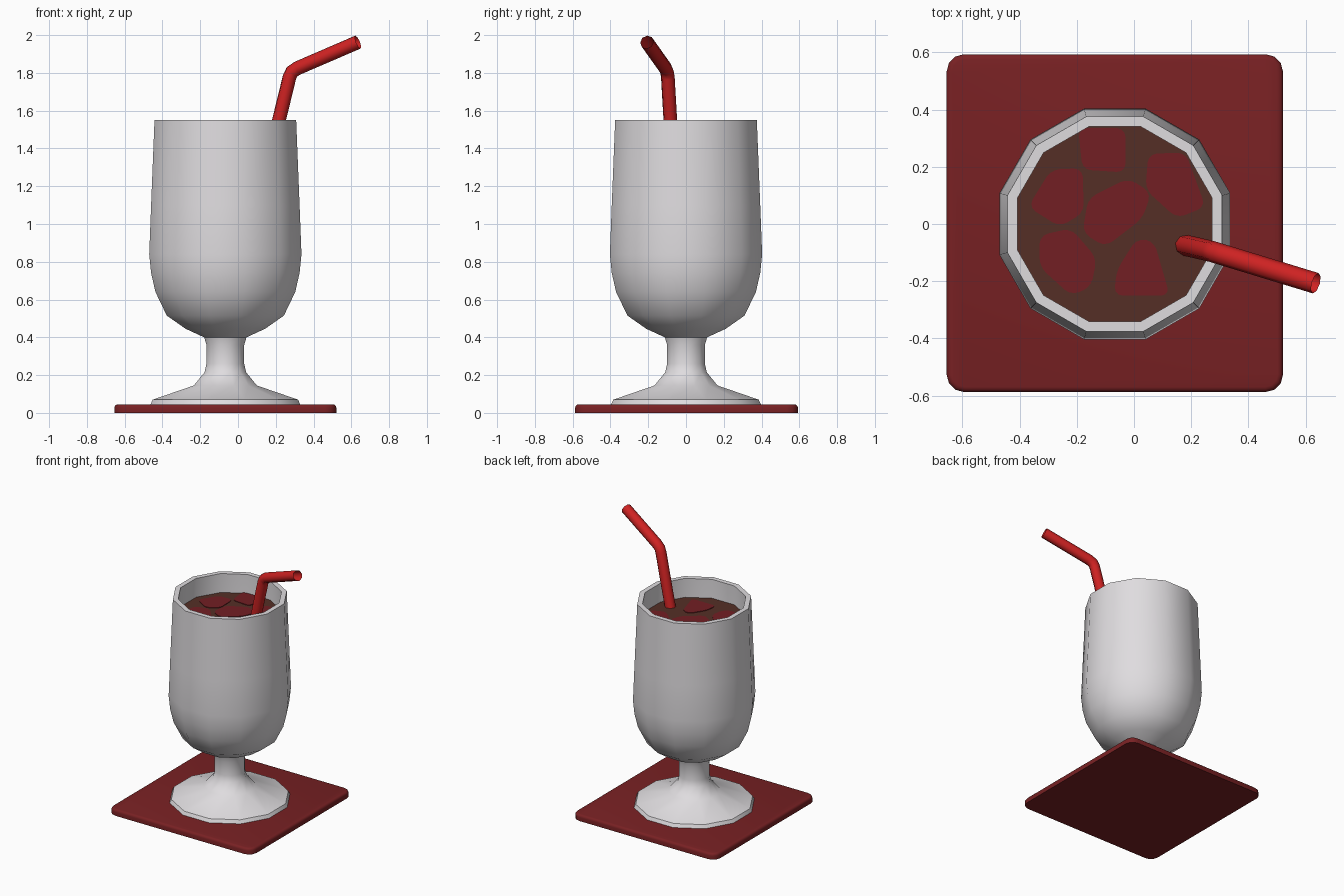
import bpy, bmesh, math
from mathutils import Vector

if "Cube" in bpy.data.objects:
    bpy.data.objects.remove(bpy.data.objects["Cube"])

CX = -0.067          # axis of the glass
LIQ = 1.41           # drink level


def mat(name, rgb):
    m = bpy.data.materials.new(name)
    m.diffuse_color = (*rgb, 1)
    m.use_nodes = True
    m.node_tree.nodes["Principled BSDF"].inputs["Base Color"].default_value = m.diffuse_color
    return m


WHITE = mat("pale glass", (0.74, 0.72, 0.74))
RED = mat("straw red", (0.62, 0.016, 0.016))
MAROON = mat("coaster maroon", (0.19, 0.015, 0.017))
BROWN = mat("drink brown", (0.09, 0.028, 0.019))
ICE = mat("ice dark red", (0.17, 0.013, 0.017))


def finish(name, bm, material, angle=40):
    bmesh.ops.recalc_face_normals(bm, faces=bm.faces[:])
    me = bpy.data.meshes.new(name)
    bm.to_mesh(me)
    bm.free()
    me.materials.append(material)
    ob = bpy.data.objects.new(name, me)
    bpy.context.collection.objects.link(ob)
    smooth(ob, angle)
    return ob


def smooth(ob, angle):
    bpy.ops.object.select_all(action='DESELECT')
    ob.select_set(True)
    bpy.context.view_layer.objects.active = ob
    bpy.ops.object.shade_smooth_by_angle(angle=math.radians(angle))


def lathe(name, profile, material, sides=12):
    """Closed 12-sided turning; profile gives (flat-side half width, z)."""
    bm = bmesh.new()
    k = 1 / math.cos(math.pi / sides)
    rings = []
    for r, z in profile:
        rings.append([bm.verts.new((CX + r * k * math.cos((i + .5) * 2 * math.pi / sides),
                                    r * k * math.sin((i + .5) * 2 * math.pi / sides), z))
                      for i in range(sides)])
    for a, b in zip(rings, rings[1:]):
        for i in range(sides):
            j = (i + 1) % sides
            bm.faces.new((a[i], a[j], b[j], b[i]))
    bm.faces.new(rings[0])
    bm.faces.new(rings[-1])
    return finish(name, bm, material)


# Goblet: foot, stem, bowl, rim and inner wall
lathe("goblet", [(0.397, 0.043), (0.385, 0.07), (0.167, 0.145), (0.11, 0.215),
                 (0.1, 0.26), (0.1, 0.36), (0.112, 0.40), (0.21, 0.445),
                 (0.31, 0.515), (0.37, 0.64), (0.393, 0.74), (0.403, 0.84),
                 (0.393, 1.1), (0.375, 1.55),
                 (0.34, 1.55), (0.342, 0.85), (0.3, 0.65), (0.1, 0.5)], WHITE)

# Drink filling the bowl
lathe("drink", [(0.09, 0.505), (0.29, 0.655), (0.345, 0.86), (0.345, LIQ)], BROWN)

# Ice lumps barely breaking the surface (outlines seen from above)
ice = [
    [(-0.195, 0.335), (-0.03, 0.335), (-0.03, 0.18), (-0.18, 0.19)],
    [(0.05, 0.245), (0.18, 0.25), (0.25, 0.06), (0.15, 0.02), (0.04, 0.12)],
    [(-0.29, 0.19), (-0.18, 0.195), (-0.175, 0.04), (-0.26, -0.01), (-0.37, 0.06)],
    [(-0.16, 0.09), (-0.02, 0.16), (0.06, 0.11), (0.03, 0.02), (-0.10, -0.08), (-0.18, -0.03)],
    [(-0.33, -0.04), (-0.22, -0.015), (-0.13, -0.12), (-0.15, -0.22), (-0.22, -0.25), (-0.33, -0.15)],
    [(0.01, -0.05), (0.07, -0.06), (0.125, -0.25), (-0.07, -0.25), (-0.06, -0.16)],
]
for n, outline in enumerate(ice):
    bm = bmesh.new()
    f = bm.faces.new([bm.verts.new((x, y, LIQ + 0.004)) for x, y in outline])
    ext = bmesh.ops.extrude_face_region(bm, geom=[f])
    low = [v for v in ext["geom"] if isinstance(v, bmesh.types.BMVert)]
    bmesh.ops.translate(bm, verts=low, vec=(0, 0, -0.15))
    sides = [e for e in bm.edges if abs(e.verts[0].co.z - e.verts[1].co.z) > 0.1]
    bmesh.ops.bevel(bm, geom=sides, offset=0.03, segments=3, profile=0.5, affect='EDGES')
    finish(f"ice_{n + 1}", bm, ICE)

# Bent drinking straw, an open tube
path = [(-0.02, -0.03, 0.6), (0.217, -0.083, 1.55), (0.272, -0.096, 1.775),
        (0.285, -0.10, 1.805), (0.315, -0.109, 1.825), (0.635, -0.207, 1.963)]
cu = bpy.data.curves.new("straw", 'CURVE')
cu.dimensions = '3D'
cu.bevel_depth = 0.037
cu.bevel_resolution = 2
sp = cu.splines.new('POLY')
sp.points.add(len(path) - 1)
for p, co in zip(sp.points, path):
    p.co = (*co, 1)
cu.materials.append(RED)
straw = bpy.data.objects.new("straw", cu)
bpy.context.collection.objects.link(straw)
bpy.ops.object.select_all(action='DESELECT')
straw.select_set(True)
bpy.context.view_layer.objects.active = straw
bpy.ops.object.convert(target='MESH')
straw = bpy.context.view_layer.objects.active
smooth(straw, 60)

# Square coaster with rounded corners and a softened top edge
bm = bmesh.new()
bmesh.ops.create_cube(bm, size=1)
for v in bm.verts:
    v.co = Vector((v.co.x * 1.175 + CX, v.co.y * 1.18 + 0.003, (v.co.z + 0.5) * 0.045))
corners = [e for e in bm.edges if abs(e.verts[0].co.z - e.verts[1].co.z) > 0.01]
bmesh.ops.bevel(bm, geom=corners, offset=0.06, segments=3, profile=0.5, affect='EDGES')
top = [e for e in bm.edges if all(v.co.z > 0.04 for v in e.verts)]
bmesh.ops.bevel(bm, geom=top, offset=0.018, segments=3, profile=0.5, affect='EDGES')
finish("coaster", bm, MAROON)
